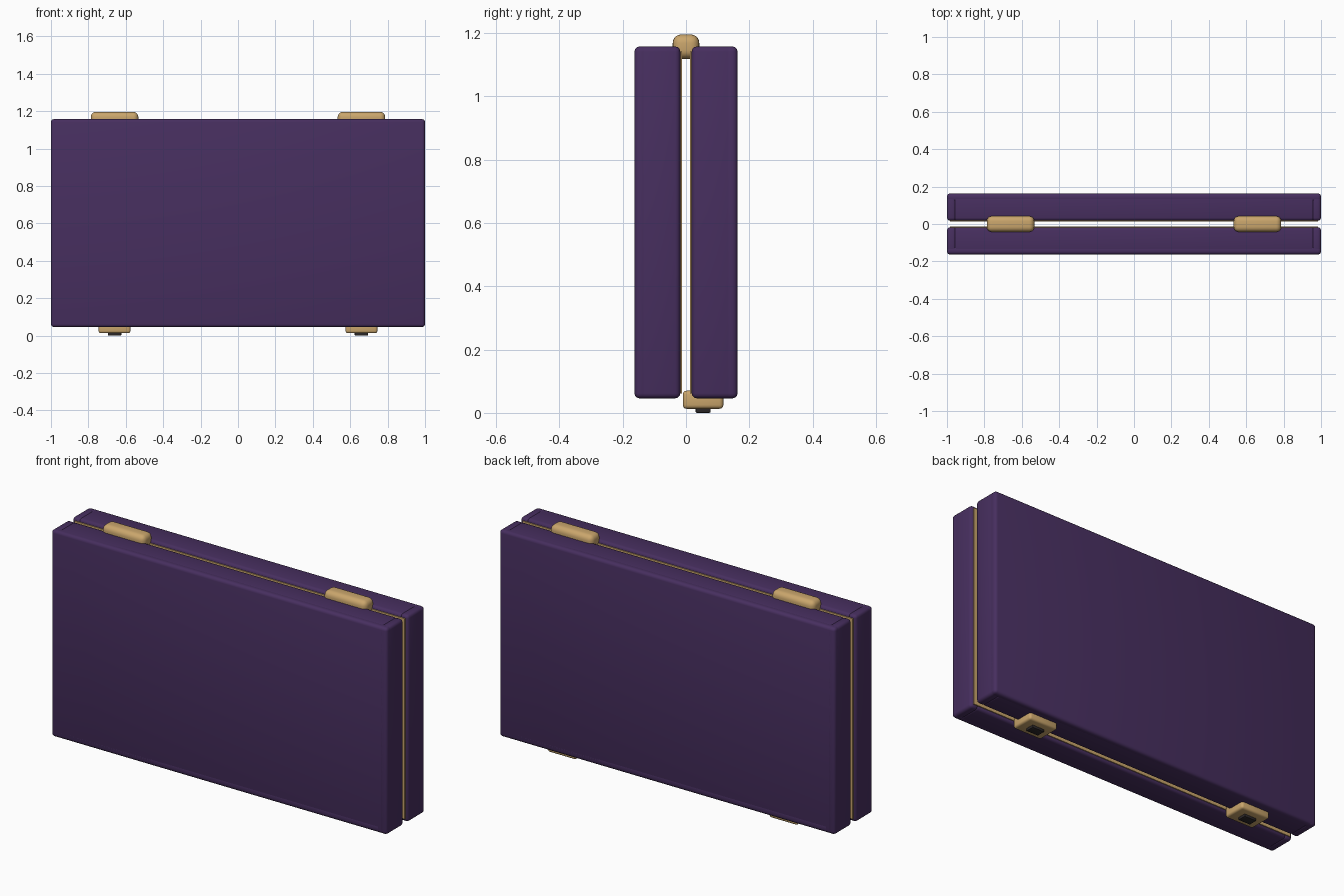
import bpy
import bmesh
from mathutils import Vector

if "Cube" in bpy.data.objects:
    bpy.data.objects.remove(bpy.data.objects["Cube"])


def material(name, rgb):
    m = bpy.data.materials.new(name)
    m.diffuse_color = (*rgb, 1)
    m.use_nodes = True
    m.node_tree.nodes["Principled BSDF"].inputs["Base Color"].default_value = m.diffuse_color
    return m


PURPLE = material("purple leather", (0.063, 0.028, 0.115))
GOLD = material("warm gold", (0.59, 0.38, 0.15))
DARK = material("dark metal", (0.025, 0.021, 0.022))


def box(name, lo, hi, mat, bevel=0.0, segments=3):
    """Rounded box between two corners."""
    lo, hi = Vector(lo), Vector(hi)
    size = [abs(c) for c in hi - lo]
    bm = bmesh.new()
    bmesh.ops.create_cube(bm, size=1)
    bmesh.ops.scale(bm, vec=size, verts=bm.verts)
    bmesh.ops.translate(bm, vec=(lo + hi) / 2, verts=bm.verts)
    if bevel:
        bmesh.ops.bevel(bm, geom=bm.edges[:], offset=bevel, segments=segments,
                        profile=0.5, affect='EDGES')
    me = bpy.data.meshes.new(name)
    bm.to_mesh(me)
    bm.free()
    me.materials.append(mat)
    ob = bpy.data.objects.new(name, me)
    bpy.context.collection.objects.link(ob)
    bpy.ops.object.select_all(action='DESELECT')
    ob.select_set(True)
    bpy.context.view_layer.objects.active = ob
    bpy.ops.object.shade_smooth_by_angle(angle=0.6)
    return ob


Z0, Z1 = 0.046, 1.158          # bottom and top of the case
INNER, OUTER = 0.018, 0.163    # depth range of each half
WALL, R = 0.05, 0.016
TRIM = 0.024                   # inset of the gold rim

for side, s in (("front", -1), ("back", 1)):
    # outer panel
    box(side + "_panel", (-1, s * 0.118, Z0), (1, s * OUTER, Z1), PURPLE, R)
    # side, top and bottom walls
    for end, e in (("left", -1), ("right", 1)):
        box(f"{side}_{end}_wall", (e * (1 - WALL), s * INNER, Z0),
            (e, s * OUTER, Z1), PURPLE, R)
        box(f"{side}_{end}_trim", (e * (1 - WALL), s * 0.013, Z0 + 0.016),
            (e * (1 - 0.016), s * 0.03, Z1 - 0.016), GOLD)
    for end, z, d in (("bottom", Z0, 1), ("top", Z1, -1)):
        box(f"{side}_{end}_wall", (-0.965, s * INNER, z),
            (0.965, s * OUTER, z + d * WALL), PURPLE, R)
        box(f"{side}_{end}_trim", (-0.95, s * 0.013, z + d * 0.016),
            (0.95, s * 0.03, z + d * WALL), GOLD)
    # inside floor
    box(side + "_floor", (-0.96, s * 0.11, Z0 + 0.04),
        (0.96, s * 0.125, Z1 - 0.04), GOLD)

for side, s in (("left", -1), ("right", 1)):
    x = s * 0.66
    # rounded hinge on top
    box(side + "_hinge", (x - 0.127, -0.042, 1.119), (x + 0.127, 0.042, 1.196),
        GOLD, 0.027, 5)
    # latch underneath with its button
    box(side + "_latch", (x - 0.085, -0.01, 0.013), (x + 0.085, 0.118, 0.07),
        GOLD, 0.012)
    box(side + "_latch_button", (x - 0.036, 0.03, 0.0), (x + 0.036, 0.078, 0.03),
        DARK, 0.004, 2)
